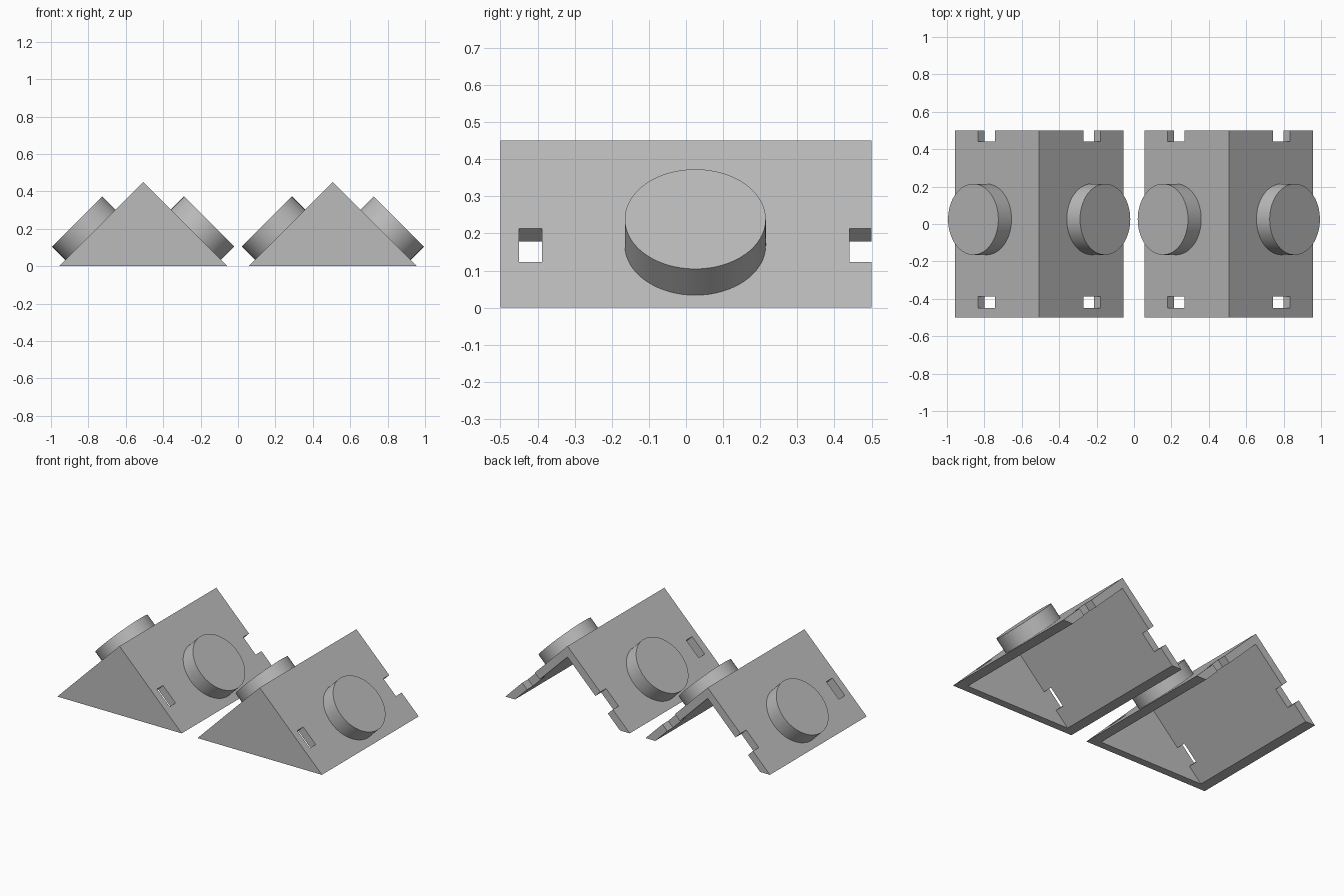
import bpy
import math
from mathutils import Matrix

old = bpy.data.objects.get("Cube")
if old:
    bpy.data.objects.remove(old, do_unlink=True)

HALF = 0.45            # half width and ridge height of the 45 degree roof
WALL = 0.05            # wall thickness
SPACING = 0.507        # distance of each roof from the centre
STUD_RADIUS, STUD_HEIGHT = 0.19, 0.10
SLOPE_X, SLOPE_Z = 0.282, 0.168   # centre of studs and slots on a slope

grey = bpy.data.materials.new("plain grey")
grey.use_nodes = True
colour = (0.5, 0.5, 0.5, 1)
grey.diffuse_color = colour
grey.node_tree.nodes["Principled BSDF"].inputs["Base Color"].default_value = colour


def prism(name, half, base, top, y0, y1):
    """Triangular prism running along y."""
    profile = [(-half, base), (half, base), (0, top)]
    verts = [(x, y, z) for y in (y0, y1) for x, z in profile]
    faces = [(0, 1, 2), (5, 4, 3), (0, 3, 4, 1), (1, 4, 5, 2), (2, 5, 3, 0)]
    mesh = bpy.data.meshes.new(name)
    mesh.from_pydata(verts, [], faces)
    obj = bpy.data.objects.new(name, mesh)
    bpy.context.collection.objects.link(obj)
    return obj


def on_slope(side, y):
    """Frame on a roof slope with local z pointing outward."""
    return (Matrix.Translation((side * SLOPE_X, y, SLOPE_Z))
            @ Matrix.Rotation(side * math.pi / 4, 4, 'Y'))


def cut(target, cutter):
    mod = target.modifiers.new("cut", 'BOOLEAN')
    mod.operation = 'DIFFERENCE'
    mod.solver = 'EXACT'
    mod.object = cutter
    bpy.context.view_layer.update()
    bpy.context.view_layer.objects.active = target
    bpy.ops.object.modifier_apply(modifier=mod.name)
    bpy.data.objects.remove(cutter, do_unlink=True)


# Roof shell, closed at the front, open at the back and below
shell = prism("roof_shell", HALF, 0, HALF, -0.5, 0.5)
inner = HALF - WALL * math.sqrt(2)
cut(shell, prism("hollow", inner + 0.1, -0.1, inner, -0.5 + WALL, 0.6))

# Slots near the front and open notches at the back edge
for side in (-1, 1):
    for y0, y1 in ((-0.45, -0.388), (0.44, 0.56)):
        bpy.ops.mesh.primitive_cube_add(size=1)
        slot = bpy.context.object
        slot.matrix_world = (on_slope(side, (y0 + y1) / 2)
                             @ Matrix.Diagonal((0.128, y1 - y0, 0.16, 1)))
        cut(shell, slot)
shell.data.materials.clear()
shell.data.materials.append(grey)

# Round studs, one on each slope
parts = [shell]
for side, label in ((-1, "right"), (1, "left")):
    sink = 0.01
    bpy.ops.mesh.primitive_cylinder_add(vertices=64, radius=STUD_RADIUS,
                                        depth=STUD_HEIGHT + sink)
    stud = bpy.context.object
    stud.name = label + "_stud"
    stud.matrix_world = (on_slope(side, 0.025)
                         @ Matrix.Translation((0, 0, (STUD_HEIGHT - sink) / 2)))
    bpy.ops.object.shade_smooth_by_angle(angle=math.radians(30))
    stud.data.materials.append(grey)
    parts.append(stud)

# Second roof is a copy of the first
for part in parts:
    twin = part.copy()
    twin.name = "second_" + part.name
    bpy.context.collection.objects.link(twin)
    part.location.x -= SPACING
    twin.location.x += SPACING
